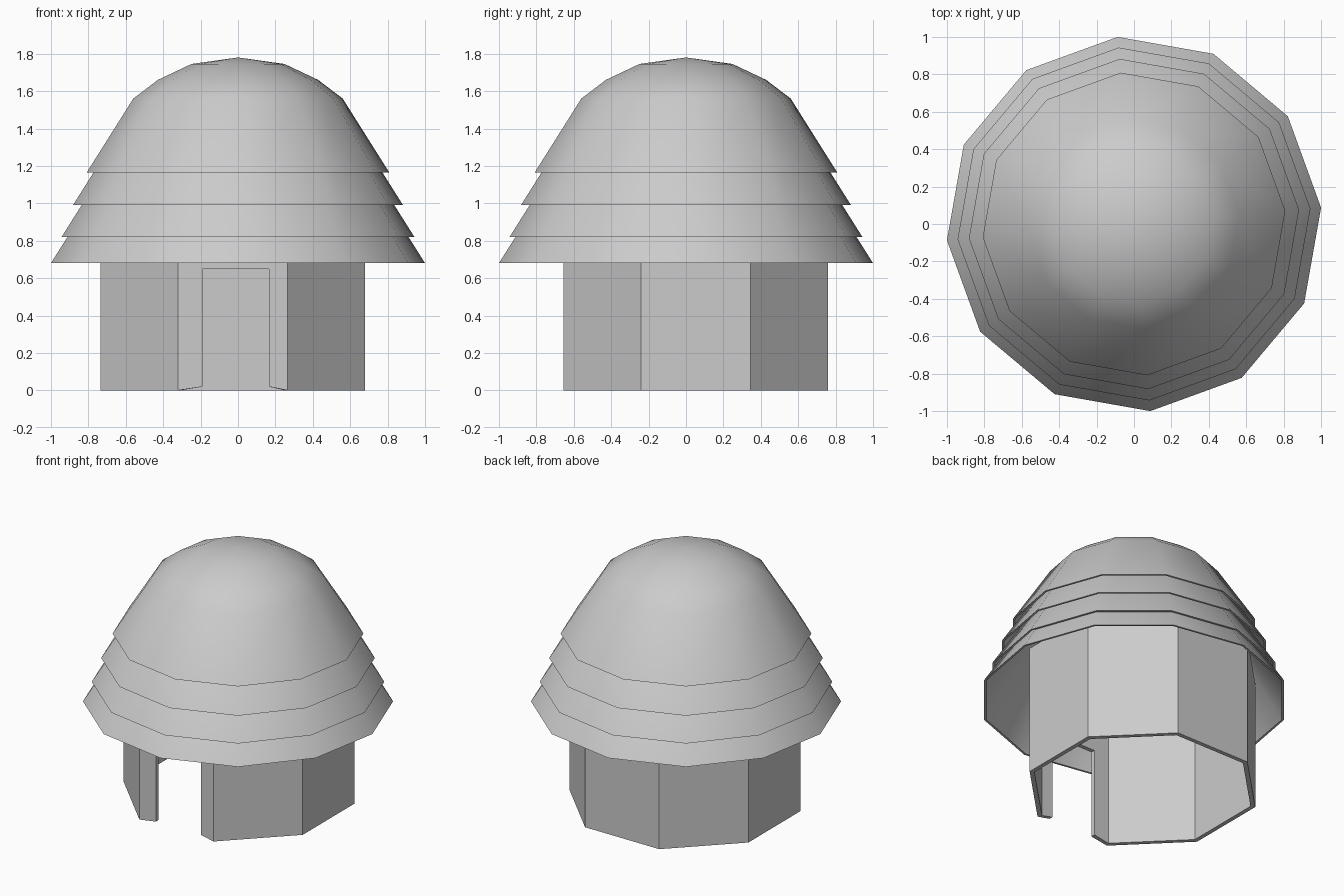
import bpy, bmesh
from math import cos, sin, radians

if "Cube" in bpy.data.objects:
    bpy.data.objects.remove(bpy.data.objects["Cube"])


def finish(bm, name):
    mesh = bpy.data.meshes.new(name)
    bm.to_mesh(mesh)
    bm.free()
    obj = bpy.data.objects.new(name, mesh)
    bpy.context.collection.objects.link(obj)
    return obj


# Thatched roof: four nested twelve-sided domes, each an outer and inner skin
DOME = [(0.812, 0.0), (0.562, 0.395), (0.43, 0.495), (0.25, 0.58), (0.0, 0.615)]
SIDES, THICK = 12, 0.015


def roof_tier(name, radius, z):
    k = radius / DOME[0][0]
    outer = [(r * k, z + h * k) for r, h in DOME]
    ki = (radius - THICK) / DOME[0][0]
    inner = [(r * ki, z + h * ki) for r, h in DOME]
    bm = bmesh.new()
    rings = []
    for r, h in reversed(inner):
        rings.append((r, h))
    rings += outer
    loops = []
    for r, h in rings:
        if r == 0:
            loops.append([bm.verts.new((0, 0, h))] * SIDES)
        else:
            loops.append([bm.verts.new((r * cos(radians(5 + 30 * i)),
                                        r * sin(radians(5 + 30 * i)), h))
                          for i in range(SIDES)])
    for a, b in zip(loops, loops[1:]):
        for i in range(SIDES):
            j = (i + 1) % SIDES
            bm.faces.new(list(dict.fromkeys((a[i], a[j], b[j], b[i]))))
    bmesh.ops.recalc_face_normals(bm, faces=bm.faces)
    for f in bm.faces:
        f.smooth = True
    obj = finish(bm, name)
    obj.data.set_sharp_from_angle(angle=radians(40))


for n, (radius, z) in enumerate([(1.004, 0.68), (0.947, 0.82), (0.886, 0.99), (0.812, 1.165)]):
    roof_tier(f"roof_tier_{n + 1}", radius, z)

# Octagonal wall shell with a doorway in the front panel
CX, CY, R = -0.0275, 0.0525, 0.766
path = [(CX + R * cos(radians(-67.5 + 45 * i)), CY + R * sin(radians(-67.5 + 45 * i)), 0.0)
        for i in range(8)]
front_y = path[0][1]
path += [(-0.19, front_y, 0.02), (0.165, front_y, 0.02)]
DOOR_TOP, WALL_TOP = 0.65, 0.92
bm = bmesh.new()
columns = [[bm.verts.new((x, y, h)) for h in (z0, DOOR_TOP, WALL_TOP)] for x, y, z0 in path]
for i, a in enumerate(columns):
    b = columns[(i + 1) % len(columns)]
    for k in range(2):
        if i == 8 and k == 0:
            continue  # doorway
        bm.faces.new((a[k], b[k], b[k + 1], a[k + 1]))
bm.verts.index_update()
wall = finish(bm, "wall")
solid = wall.modifiers.new("thickness", 'SOLIDIFY')
solid.thickness = 0.03
solid.offset = -1
solid.use_even_offset = True
